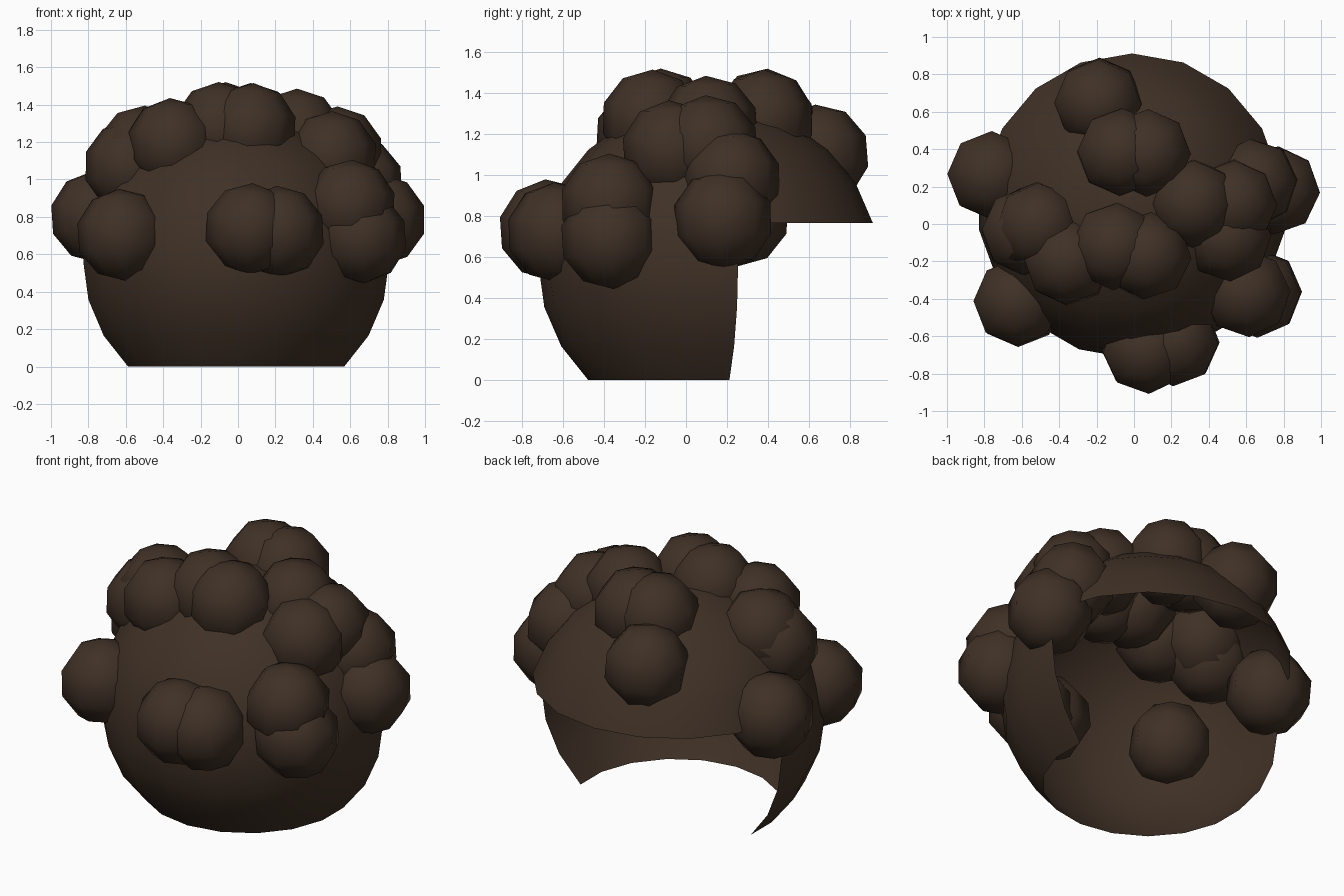
import bpy, bmesh, math, random
from mathutils import Matrix

random.seed(4)
cube = bpy.data.objects.get("Cube")
if cube:
    bpy.data.objects.remove(cube, do_unlink=True)

# Single dark brown hair colour
hair = bpy.data.materials.new("dark_brown_hair")
hair.use_nodes = True
hair.diffuse_color = (0.05, 0.03, 0.019, 1)
bsdf = next(n for n in hair.node_tree.nodes if n.type == "BSDF_PRINCIPLED")
bsdf.inputs["Base Color"].default_value = hair.diffuse_color


def finish(bm, name, location):
    """Turn a bmesh into a smooth shaded object."""
    for face in bm.faces:
        face.smooth = True
    mesh = bpy.data.meshes.new(name)
    bm.to_mesh(mesh)
    bm.free()
    mesh.materials.append(hair)
    obj = bpy.data.objects.new(name, mesh)
    obj.location = location
    bpy.context.collection.objects.link(obj)
    return obj


# Hair cap: sphere cut flat below, with an opening under the rear flap
RADIUS, HEIGHT = 0.83, 0.795
bm = bmesh.new()
bmesh.ops.create_uvsphere(bm, u_segments=18, v_segments=12, radius=1)
step = math.radians(20)
rim = next(v.co for v in bm.verts if abs(v.co.z) < 0.01)
turn = math.radians(90) - math.atan2(rim.y, rim.x)
bmesh.ops.rotate(bm, verts=bm.verts, matrix=Matrix.Rotation(turn % step, 3, "Z"))


def is_open(face):
    c = face.calc_center_median()
    angle = math.degrees(math.atan2(c.y, c.x))
    below_rim = c.z < -math.sin(math.radians(45))
    under_flap = c.z < math.sin(math.radians(15)) and 10 < angle < 170
    return below_rim or under_flap


bmesh.ops.delete(bm, geom=[f for f in bm.faces if is_open(f)], context="FACES")
bmesh.ops.scale(bm, verts=bm.verts, vec=(RADIUS, RADIUS, HEIGHT))
finish(bm, "hair_cap", (-0.01, 0.11, HEIGHT * math.sin(math.radians(45))))

# Curls: low-poly balls scattered over the cap
CURLS = {
    "right_side": [(-.76, .26, .80), (-.62, -.42, .705), (-.51, -.01, 1.15),
                   (-.58, -.04, 1.07), (-.35, -.2, 1.19)],
    "front": [(.065, -.67, .735), (.22, -.63, .72)],
    "left_side": [(.6, -.37, .86), (.66, -.37, .69), (.76, .18, .785),
                  (.64, .22, .98), (.53, .11, 1.145), (.5, -.07, 1.12)],
    "top": [(.315, .11, 1.24), (-.1, -.12, 1.275), (.07, -.17, 1.27),
            (-.07, .38, 1.275), (.07, .38, 1.27)],
    "back": [(-.19, .65, 1.1)],
}
for region, spots in CURLS.items():
    for number, spot in enumerate(spots, 1):
        bm = bmesh.new()
        bmesh.ops.create_uvsphere(bm, u_segments=8, v_segments=5, radius=0.246)
        curl = finish(bm, f"{region}_curl_{number}", spot)
        curl.rotation_euler = [random.uniform(-.08, .08) for _ in range(3)]
